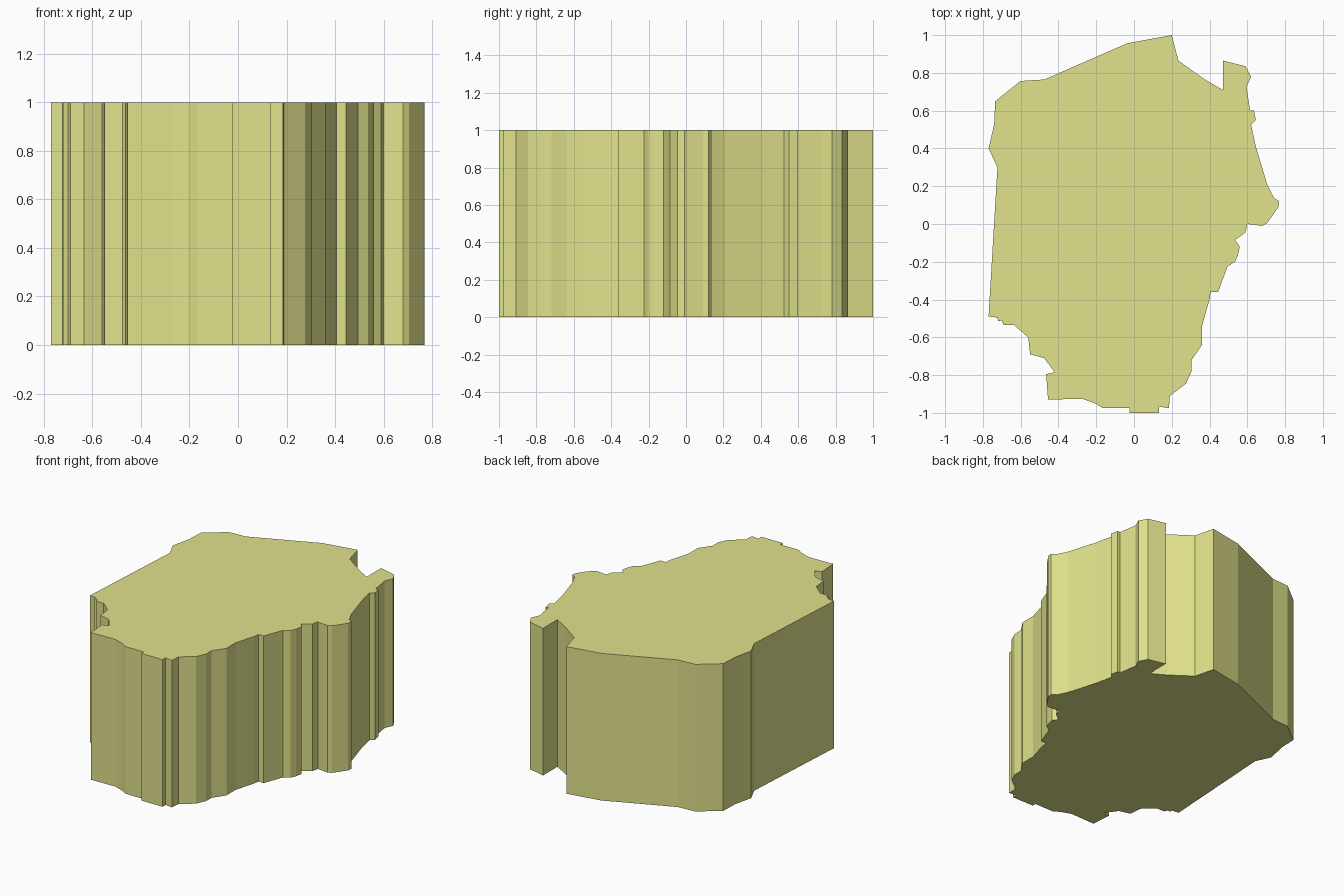
import bpy
import bmesh

if "Cube" in bpy.data.objects:
    bpy.data.objects.remove(bpy.data.objects["Cube"])

# Jagged outline, clockwise from the back peak, one side at a time
right_side = [
    (.20, 1), (.235, .865), (.375, .765), (.47, .71), (.47, .865), (.59, .835),
    (.62, .78), (.595, .725), (.615, .60), (.635, .60), (.645, .55), (.62, .525),
    (.645, .41), (.705, .21), (.74, .14), (.768, .12), (.765, .09), (.73, .04),
    (.705, .005), (.68, -.01), (.60, 0), (.59, -.045), (.535, -.085), (.56, -.12),
    (.55, -.165), (.535, -.20), (.495, -.225), (.445, -.36), (.405, -.36),
    (.40, -.40), (.36, -.54), (.36, -.64), (.305, -.72), (.305, -.78),
    (.275, -.845), (.19, -.91)]
front_side = [
    (.185, -.975), (.133, -.967), (.133, -1), (-.025, -1), (-.025, -.975),
    (-.165, -.975), (-.205, -.95), (-.275, -.925), (-.455, -.93), (-.465, -.795),
    (-.42, -.785), (-.475, -.71), (-.55, -.69), (-.56, -.60), (-.635, -.535),
    (-.69, -.535), (-.70, -.51), (-.72, -.515), (-.722, -.495)]
left_side = [
    (-.77, -.49), (-.723, .30), (-.77, .40), (-.74, .53), (-.735, .65),
    (-.60, .757), (-.475, .765), (-.035, .957)]
HEIGHT = 1.0


def extruded_slab(name, outline, height, color):
    """Fill an outline on the ground and extrude it straight up."""
    bm = bmesh.new()
    base = bm.faces.new([bm.verts.new((x, y, 0)) for x, y in outline])
    top = bmesh.ops.extrude_face_region(bm, geom=[base], use_keep_orig=True)
    bmesh.ops.translate(bm, vec=(0, 0, height),
                        verts=[v for v in top["geom"] if isinstance(v, bmesh.types.BMVert)])
    bmesh.ops.recalc_face_normals(bm, faces=bm.faces)
    mesh = bpy.data.meshes.new(name)
    bm.to_mesh(mesh)
    bm.free()
    mat = bpy.data.materials.new(name + "_colour")
    mat.diffuse_color = color
    mat.use_nodes = True
    mat.node_tree.nodes["Principled BSDF"].inputs["Base Color"].default_value = mat.diffuse_color
    mesh.materials.append(mat)
    obj = bpy.data.objects.new(name, mesh)
    bpy.context.collection.objects.link(obj)
    return obj


# Single flat-topped region block
extruded_slab("region_block", right_side + front_side + left_side, HEIGHT,
              (.75, .76, .26, 1))
